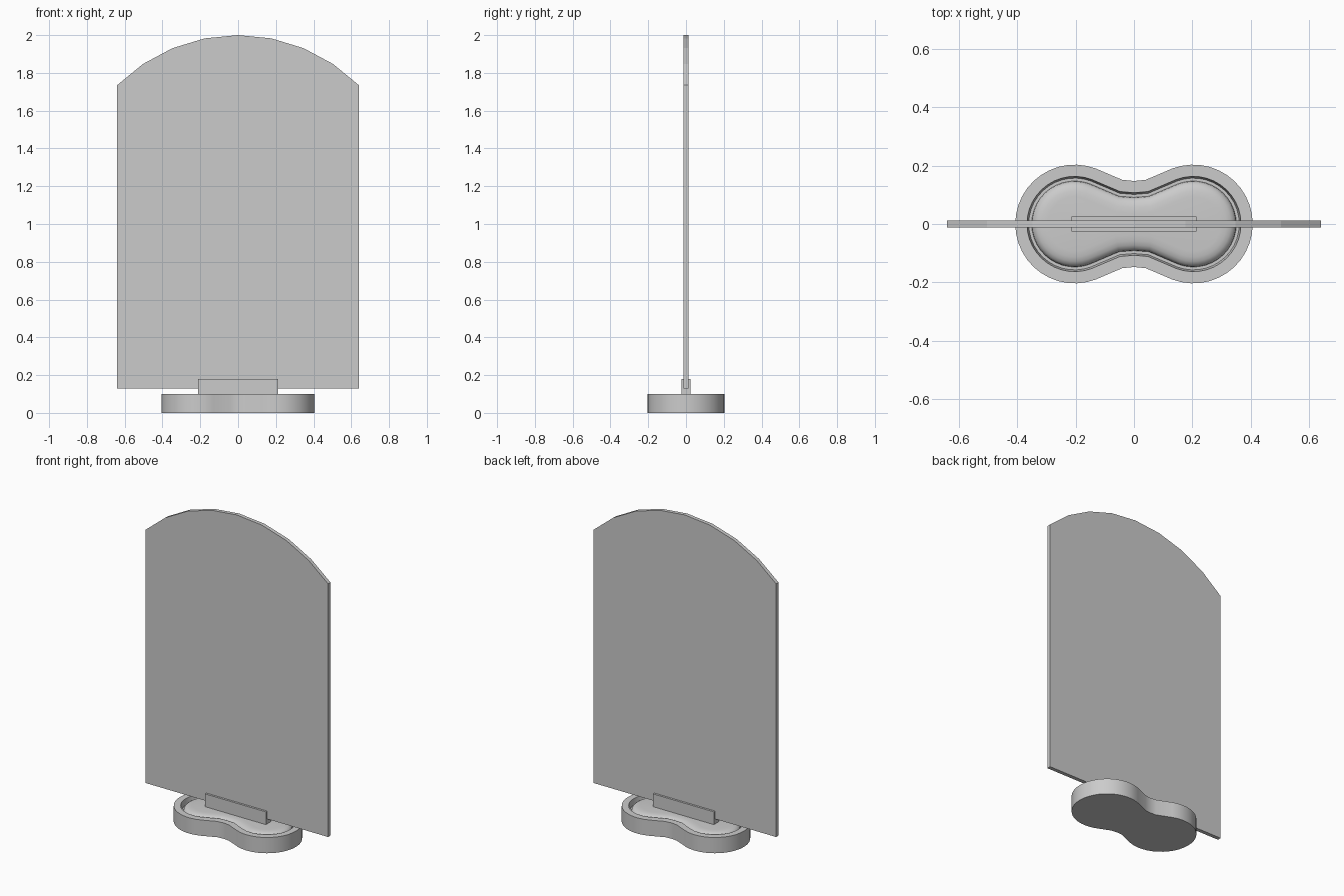
import bpy
from math import sin, cos, radians

if "Cube" in bpy.data.objects:
    bpy.data.objects.remove(bpy.data.objects["Cube"])


def make(name, verts, faces, smooth=False):
    me = bpy.data.meshes.new(name)
    me.from_pydata(verts, [], faces)
    ob = bpy.data.objects.new(name, me)
    bpy.context.collection.objects.link(ob)
    bpy.ops.object.select_all(action='DESELECT')
    ob.select_set(True)
    bpy.context.view_layer.objects.active = ob
    if smooth:
        bpy.ops.object.shade_smooth_by_angle(angle=radians(35))
    return ob


def loft(name, rings, smooth=False):
    """Join equal-length rings of 3D points and cap both ends."""
    n = len(rings[0])
    verts = [p for r in rings for p in r]
    faces = [tuple(reversed(range(n)))]
    for k in range(len(rings) - 1):
        a, b = k * n, (k + 1) * n
        faces += [(a + i, a + (i + 1) % n, b + (i + 1) % n, b + i) for i in range(n)]
    faces.append(tuple(range((len(rings) - 1) * n, len(rings) * n)))
    return make(name, verts, faces, smooth)


def peanut(d, z, steps=24):
    """Two-lobed outline inset by d at height z."""
    r = 0.203 - d
    half = []
    for i in range(steps + 1):
        a = radians(-111 + 222 * i / steps)
        half.append((0.203 + r * cos(a), r * sin(a)))
    half += [(0.04 + 0.2 * d, 0.151 - d), (0, 0.147 - d), (-0.04 - 0.2 * d, 0.151 - d)]
    return [(x, y, z) for x, y in half] + [(-x, -y, z) for x, y in half]


# Base tray: outer wall, flat rim, groove and rounded cushion
profile = [(0, 0), (0, 0.1), (0.04, 0.1), (0.046, 0.065), (0.056, 0.065),
           (0.058, 0.077), (0.064, 0.086), (0.075, 0.093), (0.09, 0.097), (0.11, 0.099)]
loft("base", [peanut(d, z) for d, z in profile], smooth=True)

# Holder bar on top of the base
loft("holder", [[(-0.213, -0.025, z), (0.213, -0.025, z), (0.213, 0.025, z), (-0.213, 0.025, z)]
                for z in (0.097, 0.18)])

# Upright panel with a faceted arched top
R = 0.905
outline = [(-0.64, 0.13), (0.64, 0.13)]
outline += [(R * sin(radians(45 - 11.25 * i)), 2 - R + R * cos(radians(45 - 11.25 * i)))
            for i in range(9)]
loft("panel", [[(x, y, z) for x, z in reversed(outline)] for y in (-0.012, 0.012)])
